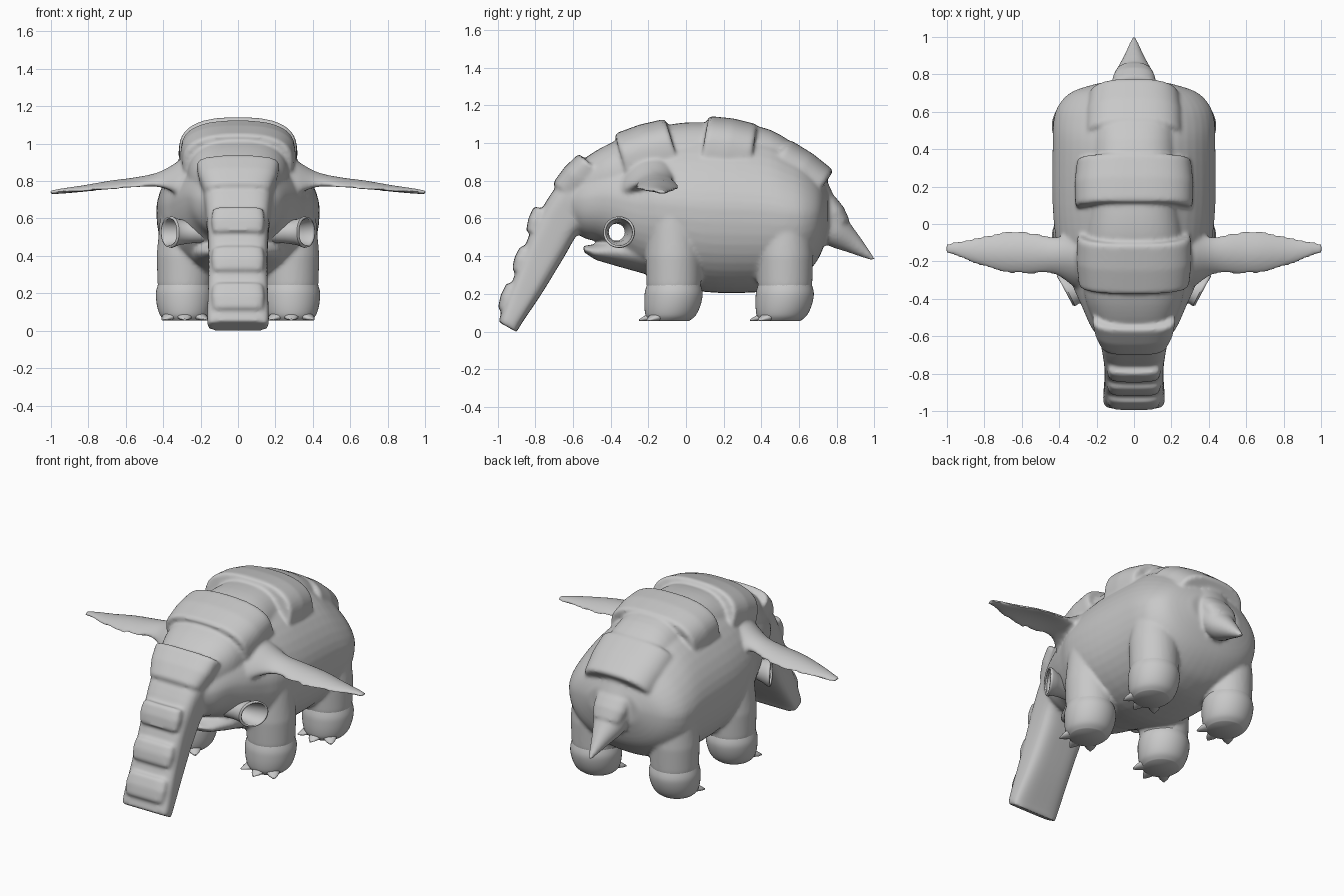
import bpy, bmesh, math
from mathutils import Vector

default = bpy.data.objects.get("Cube")
if default:
    bpy.data.objects.remove(default)

GREY = (0.58, 0.58, 0.58, 1)
mat = bpy.data.materials.new("matte grey")
mat.use_nodes = True
mat.diffuse_color = GREY
mat.node_tree.nodes["Principled BSDF"].inputs["Base Color"].default_value = GREY


def spline(rings, steps=4):
    """Catmull-Rom rings between the given ones."""
    rings = [Vector(r) for r in rings]
    out = []
    for i in range(len(rings) - 1):
        a, b, c, d = rings[max(i - 1, 0)], rings[i], rings[i + 1], rings[min(i + 2, len(rings) - 1)]
        for k in range(steps):
            t = k / steps
            out.append(b + (c - a) * (t / 2) + (a * 2 - b * 5 + c * 4 - d) * (t * t / 2)
                       + (b * 3 - a - c * 3 + d) * (t ** 3 / 2))
    return out + [rings[-1]]


def loft(bm, rings, cx=0, n=2, n_top=None, segs=48, caps=True, place=None):
    """Ring = (y1, z1, y2, z2, half width[, x shift]): two opposite edge points."""
    loops = []
    for y1, z1, y2, z2, w, *shift in rings:
        x0 = cx + (shift[0] if shift else 0)
        loop = []
        for i in range(segs):
            a = math.tau * i / segs
            power = 2 / (n_top if n_top and math.sin(a) > 0 else n)
            c, s = [math.copysign(abs(f(a)) ** power, f(a)) for f in (math.cos, math.sin)]
            p = Vector((x0 + w * c, (y1 + y2 + s * (y1 - y2)) / 2, (z1 + z2 + s * (z1 - z2)) / 2))
            loop.append(bm.verts.new(place(p) if place else p))
        loops.append(loop)
    faces = []
    for a, b in zip(loops, loops[1:]):
        for i in range(segs):
            j = (i + 1) % segs
            faces.append(bm.faces.new((a[i], a[j], b[j], b[i])))
    if caps:
        faces += [bm.faces.new(loops[0]), bm.faces.new(loops[-1])]
    bmesh.ops.recalc_face_normals(bm, faces=faces)


def finish(name, bm):
    mesh = bpy.data.meshes.new(name)
    bm.to_mesh(mesh)
    bm.free()
    mesh.materials.append(mat)
    ob = bpy.data.objects.new(name, mesh)
    bpy.context.collection.objects.link(ob)
    return ob


def activate(ob):
    bpy.ops.object.select_all(action='DESELECT')
    ob.select_set(True)
    bpy.context.view_layer.objects.active = ob


def smooth(ob, angle=40):
    activate(ob)
    bpy.ops.object.shade_smooth_by_angle(angle=math.radians(angle))


def band(bm, y1, z1, y2, z2, w1, w2, depth, n=2.6):
    """Raised armour band whose outer face runs between two points."""
    d = Vector((y2 - y1, z2 - z1))
    up = Vector((-d.y, d.x)).normalized()
    rings = []
    for t, drop in ((0, 0.01), (0.06, 0), (0.5, -0.008), (0.94, 0), (1, 0.01)):
        p = Vector((y1, z1)) + d * t
        rings.append((*(p - up * drop), *(p - up * depth), w1 + (w2 - w1) * t - drop))
    loft(bm, rings, n=n)


# Body and head
bm = bmesh.new()
loft(bm, spline([(y, t, y, b, w) for y, t, b, w in (
    (-0.63, 0.82, 0.57, 0.17), (-0.55, 0.9, 0.5, 0.23), (-0.45, 0.96, 0.47, 0.275),
    (-0.35, 1.0, 0.4, 0.32), (-0.25, 1.04, 0.32, 0.36), (-0.12, 1.08, 0.27, 0.41),
    (0.1, 1.1, 0.21, 0.435), (0.4, 1.075, 0.21, 0.435), (0.55, 1.0, 0.25, 0.43),
    (0.64, 0.93, 0.31, 0.4), (0.71, 0.85, 0.4, 0.325), (0.755, 0.76, 0.53, 0.18))]), n=2.25, n_top=1.65)
# Raised spine joining the bands
loft(bm, spline([(y, t, y, 0.6, w) for y, t, w in (
    (-0.62, 0.85, 0.17), (-0.5, 0.945, 0.225), (-0.35, 1.02, 0.27), (-0.1, 1.095, 0.27), (0.1, 1.11, 0.25),
    (0.4, 1.085, 0.235), (0.58, 0.99, 0.22), (0.72, 0.86, 0.19))]), n=2.6)
# Lower jaw
loft(bm, [(-0.55, 0.455, -0.54, 0.42, 0.11), (-0.5, 0.46, -0.48, 0.38, 0.16),
          (-0.38, 0.5, -0.36, 0.345, 0.22), (-0.2, 0.55, -0.2, 0.3, 0.27)])
# Trunk
loft(bm, spline([(-0.58, 0.88, -0.45, 0.54, 0.2), (-0.71, 0.74, -0.56, 0.53, 0.175),
                 (-0.815, 0.55, -0.65, 0.39, 0.16), (-0.895, 0.34, -0.76, 0.21, 0.158),
                 (-0.98, 0.1, -0.88, 0.03, 0.165), (-0.993, 0.05, -0.895, -0.005, 0.16)]), n=4)
# Tail
loft(bm, spline([(0.73, 0.84, 0.64, 0.6, 0.17), (0.80, 0.69, 0.71, 0.52, 0.12),
                 (0.86, 0.59, 0.75, 0.46, 0.1), (0.925, 0.5, 0.86, 0.42, 0.055),
                 (1.005, 0.385, 0.99, 0.375, 0.01)]))
# Legs
LEGS = [(s, y) for s in (-1, 1) for y in (-0.065, 0.525)]
for s, y in LEGS:
    loft(bm, [(y - r, z, y + r, z, r) for z, r in ((0.62, 0.13), (0.4, 0.15), (0.25, 0.145), (0.12, 0.12))],
         cx=s * 0.285)
# Ears, arched so that both edges droop
for s in (-1, 1):
    loft(bm, spline([(x, t, x, b, w, c) for x, t, b, w, c in (
        (0.18, 0.99, 0.68, 0.2, 0.2), (0.3, 0.92, 0.745, 0.155, 0.195), (0.42, 0.85, 0.775, 0.1, 0.17),
        (0.55, 0.82, 0.78, 0.112, 0.155), (0.68, 0.803, 0.768, 0.112, 0.15), (0.83, 0.777, 0.745, 0.075, 0.145),
        (0.93, 0.763, 0.735, 0.045, 0.135), (1.005, 0.75, 0.73, 0.025, 0.13))]),
        place=lambda p: Vector((s * p.y, -p.x, p.z - 2.2 * (p.x - 0.15) ** 2)))
# Armour bands: shoulder, back, rump, forehead, tail, trunk
band(bm, -0.38, 1.05, -0.11, 1.13, 0.295, 0.305, 0.33)
band(bm, 0.12, 1.145, 0.38, 1.1, 0.315, 0.305, 0.36)
band(bm, 0.55, 1.02, 0.785, 0.855, 0.26, 0.24, 0.32)
band(bm, -0.71, 0.785, -0.57, 0.945, 0.175, 0.225, 0.17, n=3)
band(bm, 0.79, 0.72, 0.87, 0.59, 0.115, 0.095, 0.12, n=2.3)
for ends in ((-0.85, 0.53, -0.808, 0.665), (-0.925, 0.325, -0.88, 0.455), (-1.0, 0.12, -0.952, 0.26)):
    band(bm, *ends, 0.135, 0.135, 0.1, n=4)

# Fuse everything into one soft skin
body = finish("body", bm)
remesh = body.modifiers.new("fuse", 'REMESH')
remesh.mode = 'VOXEL'
remesh.voxel_size = 0.011
relax = body.modifiers.new("relax", 'SMOOTH')
relax.factor = 0.5
relax.iterations = 6


# Hollow flared tube held crosswise in the mouth, ends angled forward
def across(p):
    slant = 0.5 * p.x * max(0, (abs(p.y) - 0.2) / 0.16)
    side = 1 if p.y > 0 else -1
    return Vector((p.y - side * slant, -0.355 - p.x, p.z))


def tube(bm, grow, caps):
    half = [(0.0, 0.06, 0.02), (0.15, 0.055, 0.015), (0.26, 0.06, 0.005), (0.32, 0.07, 0), (0.355, 0.084, 0),
            (0.37, 0.08, 0)]
    rows = [(-x, r, c) for x, r, c in half[:0:-1]] + half
    loft(bm, [(x, 0.527 + r + grow, x, 0.527 - r - grow, r + grow, c) for x, r, c in rows],
         caps=caps, place=across)


bm = bmesh.new()
tube(bm, -0.004, True)
cutter = finish("tube_cutter", bm)
cutter.hide_render = True
cut = body.modifiers.new("bore", 'BOOLEAN')
cut.operation = 'DIFFERENCE'
cut.object = cutter
activate(body)
for m in list(body.modifiers):
    bpy.ops.object.modifier_apply(modifier=m.name)
bpy.data.objects.remove(cutter)
smooth(body, 50)

bm = bmesh.new()
tube(bm, 0, False)
ob = finish("mouth_tube", bm)
wall = ob.modifiers.new("wall", 'SOLIDIFY')
wall.thickness = 0.01
smooth(ob)

# Bulging feet with three pointed toes
for s, y in LEGS:
    tag = ("left" if s > 0 else "right") + ("_front" if y < 0 else "_rear")
    x = s * 0.285
    bm = bmesh.new()
    loft(bm, spline([(y + c - r, z, y + c + r, z, r) for z, r, c in (
        (0.27, 0.135, 0), (0.215, 0.152, 0), (0.17, 0.153, -0.003), (0.12, 0.145, -0.01),
        (0.08, 0.13, -0.018), (0.055, 0.105, -0.025))]), cx=x)
    smooth(finish(tag + "_foot", bm), 50)
    bm = bmesh.new()
    for turn in (-0.7, 0, 0.7):
        def fan(p):
            c, sn = math.cos(turn), math.sin(turn)
            return Vector((x + c * p.x - sn * p.y, y + sn * p.x + c * p.y, p.z))
        loft(bm, [(-0.07, 0.12, -0.07, 0.055, 0.05), (-0.13, 0.1, -0.13, 0.055, 0.042),
                  (-0.16, 0.08, -0.16, 0.055, 0.028), (-0.185, 0.064, -0.185, 0.055, 0.006)],
             segs=12, place=fan)
    smooth(finish(tag + "_toes", bm), 50)
